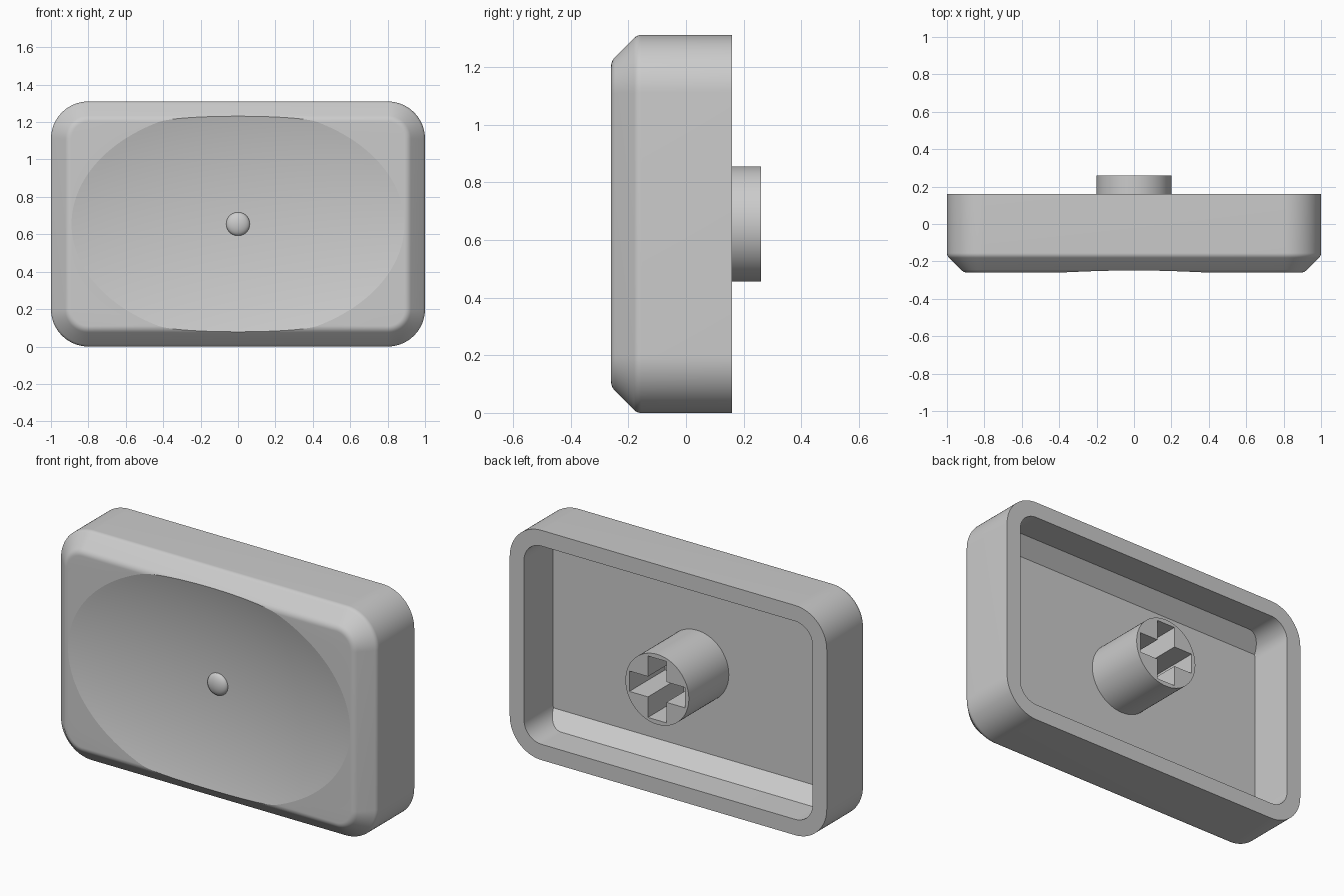
import bpy, bmesh, math
from mathutils import Vector, Matrix

if "Cube" in bpy.data.objects:
    bpy.data.objects.remove(bpy.data.objects["Cube"], do_unlink=True)

MID = 0.655          # height of the centre axis
HALF_X, HALF_Z = 1.0, 0.655
FRONT, BACK = -0.26, 0.16
FLOOR = -0.1         # inner floor of the hollow

grey = bpy.data.materials.new("plain grey")
grey.use_nodes = True
COLOUR = (0.6, 0.6, 0.6, 1)
grey.diffuse_color = COLOUR
grey.node_tree.nodes["Principled BSDF"].inputs["Base Color"].default_value = COLOUR


def finish(bm, name, helper=False):
    bmesh.ops.recalc_face_normals(bm, faces=bm.faces)
    mesh = bpy.data.meshes.new(name)
    bm.to_mesh(mesh)
    bm.free()
    mesh.materials.append(grey)
    obj = bpy.data.objects.new(name, mesh)
    bpy.context.collection.objects.link(obj)
    obj.hide_render = helper
    return obj


def rounded_ring(bm, inset, y, radius=0.2, steps=20):
    """Ring of vertices around a rounded rectangle in the xz plane."""
    r = radius - inset
    ring = []
    for q, (sx, sz) in enumerate([(1, 1), (-1, 1), (-1, -1), (1, -1)]):
        for i in range(steps + 1):
            a = math.pi / 2 * (q + i / steps)
            x = sx * (HALF_X - radius) + r * math.cos(a)
            z = sz * (HALF_Z - radius) + r * math.sin(a)
            ring.append(bm.verts.new((x, y, MID + z)))
    return ring


def loft(profile):
    """Closed solid through rounded rings given as (inset, y)."""
    bm = bmesh.new()
    rings = [rounded_ring(bm, *p) for p in profile]
    n = len(rings[0])
    for a, b in zip(rings, rings[1:]):
        for i in range(n):
            j = (i + 1) % n
            bm.faces.new((a[i], a[j], b[j], b[i]))
    bm.faces.new(rings[0])
    bm.faces.new(rings[-1])
    return bm


def soft_corner(before, corner, after, steps=8):
    a, b, c = Vector(before), Vector(corner), Vector(after)
    return [a.lerp(b, t).lerp(b.lerp(c, t), t)
            for t in (i / steps for i in range(steps + 1))]


def cylinder(bm, radius, y0, y1):
    place = Matrix.Translation((0, (y0 + y1) / 2, MID)) @ Matrix.Rotation(math.pi / 2, 4, "X")
    bmesh.ops.create_cone(bm, cap_ends=True, segments=72, radius1=radius,
                          radius2=radius, depth=y1 - y0, matrix=place)


def ellipsoid(bm, centre_y, size, segments, rings):
    place = (Matrix.Translation((0, centre_y, MID)) @ Matrix.Diagonal((*size, 1))
             @ Matrix.Rotation(math.pi / 2, 4, "X"))
    bmesh.ops.create_uvsphere(bm, u_segments=segments, v_segments=rings,
                              radius=1, matrix=place)


def cut(target, cutter):
    mod = target.modifiers.new("cut", "BOOLEAN")
    mod.operation, mod.solver, mod.object = "DIFFERENCE", "EXACT", cutter
    bpy.context.view_layer.objects.active = target
    bpy.ops.object.modifier_apply(modifier=mod.name)
    bpy.data.objects.remove(cutter, do_unlink=True)


def smooth(obj, degrees):
    bpy.ops.object.select_all(action="DESELECT")
    obj.select_set(True)
    bpy.context.view_layer.objects.active = obj
    bpy.ops.object.shade_smooth_by_angle(angle=math.radians(degrees))


# Shell with softened front chamfer
profile = [(0, BACK)]
profile += soft_corner((0, -0.155), (0, -0.17), (0.011, -0.181))
profile += soft_corner((0.075, -0.245), (0.09, FRONT), (0.11, FRONT))
shell = finish(loft(profile), "shell")

# Hollow at the back, sloped along its top and bottom
bm = loft([(0.09, BACK + 0.1), (0.09, FLOOR)])
for side in (1, -1):
    bmesh.ops.bisect_plane(bm, geom=bm.verts[:] + bm.edges[:] + bm.faces[:],
                           plane_co=(0, FLOOR, MID + side * 0.485),
                           plane_no=(0, -1, side), clear_outer=True)
    bmesh.ops.holes_fill(bm, edges=[e for e in bm.edges if e.is_boundary])
cut(shell, finish(bm, "hollow_cutter", True))

# Shallow dish in the front face
DEPTH, BELLY = 0.08, 0.6
spread = math.sqrt(1 - ((BELLY - DEPTH) / BELLY) ** 2)
bm = bmesh.new()
ellipsoid(bm, FRONT + DEPTH - BELLY, (0.89 / spread, BELLY, 0.62 / spread), 128, 120)
cut(shell, finish(bm, "dish_cutter", True))
smooth(shell, 7)

# Round stem with a cross-shaped socket
bm = bmesh.new()
cylinder(bm, 0.2, FLOOR - 0.01, 0.26)
stem = finish(bm, "stem")
bm = bmesh.new()
ARM, THICK = 0.175, 0.058
outline = []
for q in range(4):
    turn = Matrix.Rotation(q * math.pi / 2, 2)
    for p in ((ARM, -THICK), (ARM, THICK), (THICK, THICK)):
        x, z = turn @ Vector(p)
        outline.append(bm.verts.new((x, -0.06, MID + z)))
face = bm.faces.new(outline)
side = bmesh.ops.extrude_face_region(bm, geom=[face])["geom"]
bmesh.ops.translate(bm, vec=(0, 0.4, 0), verts=[v for v in side if isinstance(v, bmesh.types.BMVert)])
cut(stem, finish(bm, "socket_cutter", True))
smooth(stem, 30)

# Small locating bump in the middle of the dish
bm = bmesh.new()
ellipsoid(bm, FRONT + DEPTH, (0.063, 0.03, 0.063), 48, 24)
smooth(finish(bm, "locating_bump"), 30)
